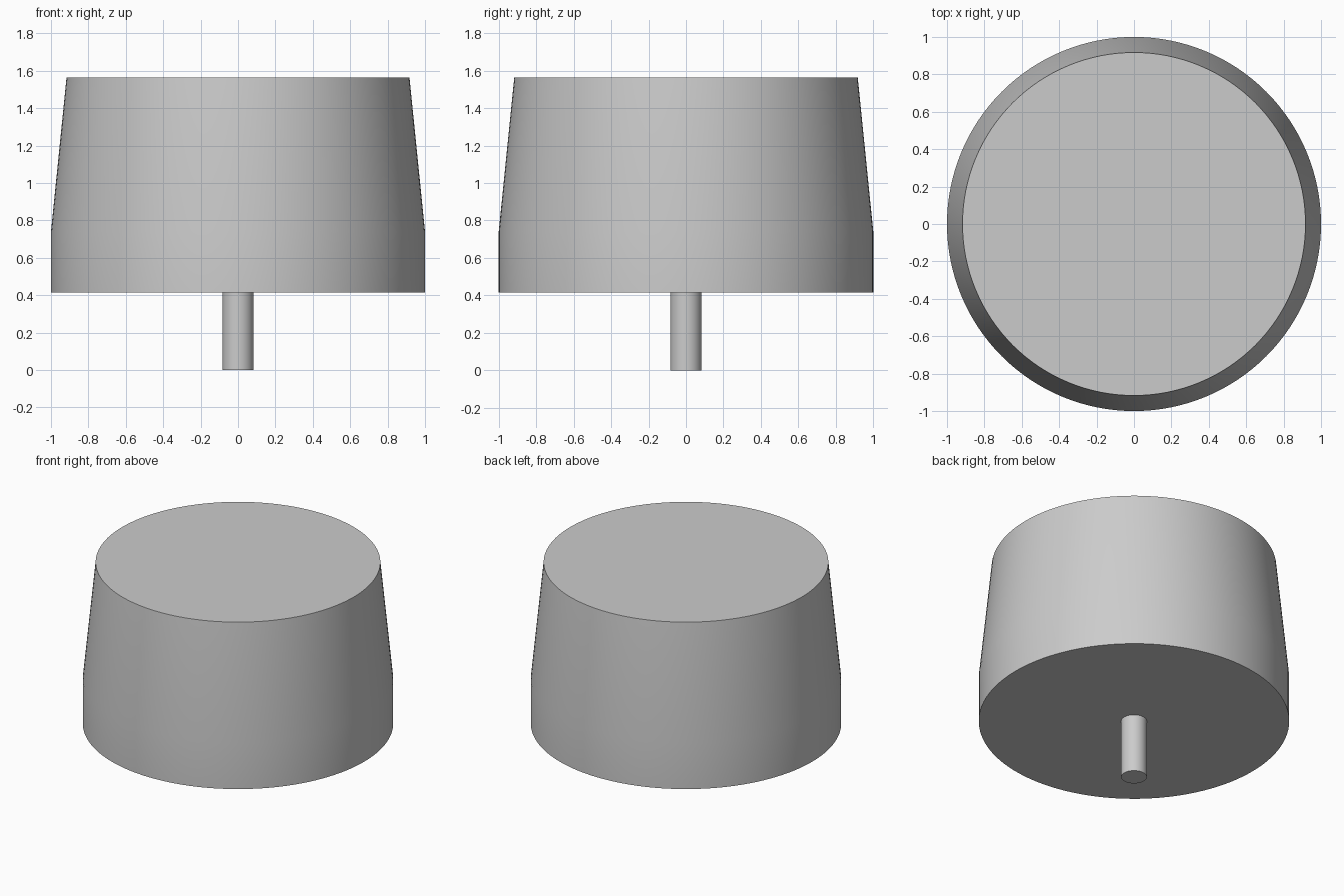
import bpy
import bmesh
import math

cube = bpy.data.objects.get("Cube")
if cube:
    bpy.data.objects.remove(cube, do_unlink=True)

# Single plain grey for the whole knob
grey = bpy.data.materials.new("plain_grey")
grey.use_nodes = True
colour = (0.6, 0.6, 0.6, 1)
grey.diffuse_color = colour
grey.node_tree.nodes["Principled BSDF"].inputs["Base Color"].default_value = colour


def turned_part(name, profile, sides):
    """Closed solid of revolution from (radius, height) rings, bottom to top."""
    bm = bmesh.new()
    rings = []
    for radius, z in profile:
        angles = [math.tau * i / sides for i in range(sides)]
        rings.append([bm.verts.new((radius * math.cos(a), radius * math.sin(a), z))
                      for a in angles])
    for low, high in zip(rings, rings[1:]):
        for i in range(sides):
            j = (i + 1) % sides
            bm.faces.new((low[i], low[j], high[j], high[i]))
    bm.faces.new(list(reversed(rings[0])))
    bm.faces.new(rings[-1])
    mesh = bpy.data.meshes.new(name)
    bm.to_mesh(mesh)
    bm.free()
    mesh.materials.append(grey)
    part = bpy.data.objects.new(name, mesh)
    bpy.context.collection.objects.link(part)
    bpy.ops.object.select_all(action="DESELECT")
    part.select_set(True)
    bpy.context.view_layer.objects.active = part
    bpy.ops.object.shade_smooth_by_angle(angle=math.radians(30))
    return part


# Cap: straight lower band, then a gentle taper to the flat top
turned_part("knob_cap", [(1, 0.415), (1, 0.74), (0.917, 1.563)], 128)

# Shaft: thin pin under the cap, seated slightly inside it
turned_part("shaft", [(0.083, 0), (0.083, 0.45)], 64)
